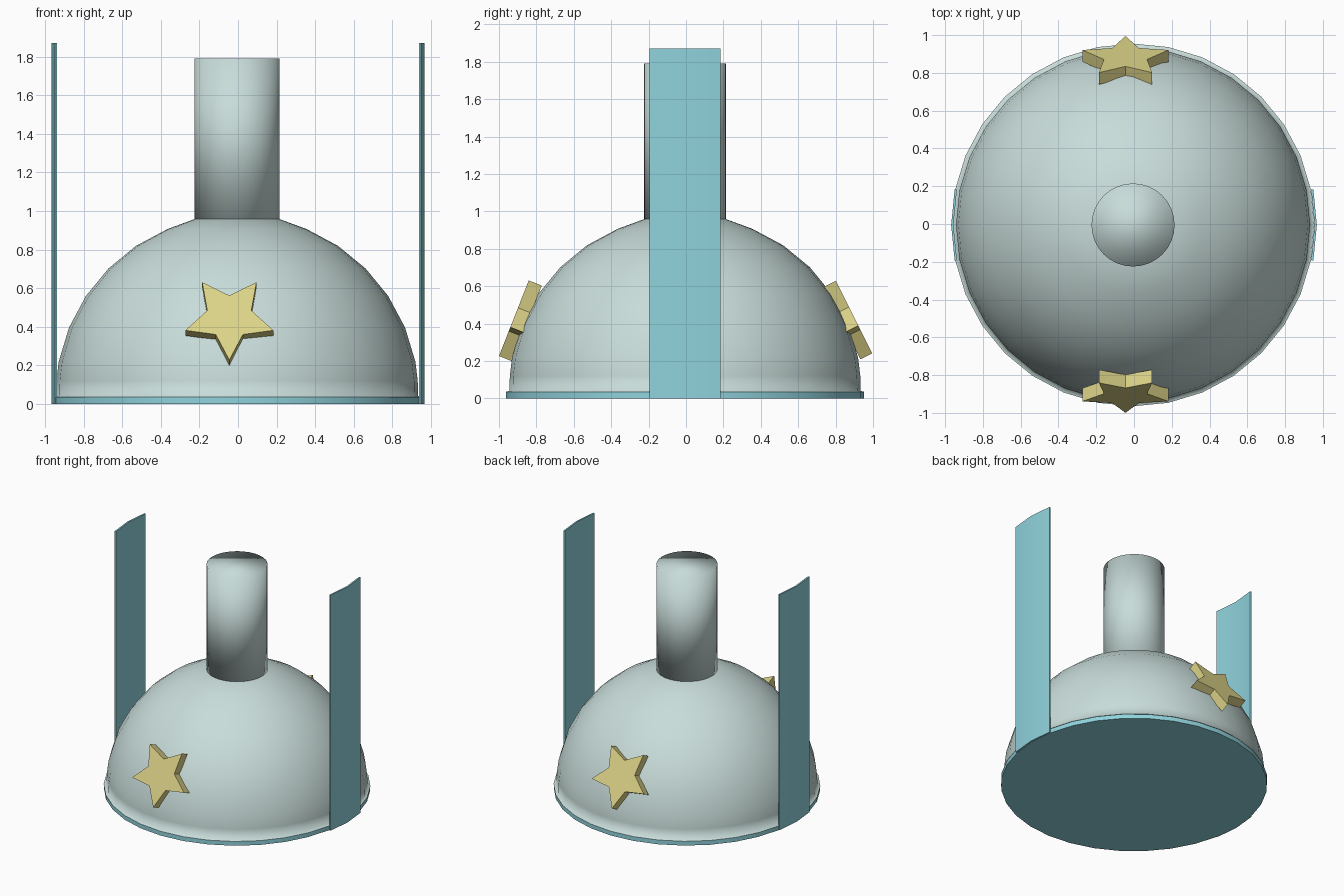
import bpy, bmesh, math
from mathutils import Matrix, Vector

cube = bpy.data.objects.get("Cube")
if cube:
    bpy.data.objects.remove(cube, do_unlink=True)

SEG = 32
CENTRE = Vector((-0.005, -0.005, 0))


def material(name, rgb):
    m = bpy.data.materials.new(name)
    m.use_nodes = True
    m.diffuse_color = (*rgb, 1)
    m.node_tree.nodes["Principled BSDF"].inputs["Base Color"].default_value = (*rgb, 1)
    return m


GREY = material("pale grey", (0.58, 0.72, 0.70))
BLUE = material("light blue", (0.28, 0.65, 0.72))
YELLOW = material("soft yellow", (0.73, 0.66, 0.25))


def finish(name, bm, mat, smooth=None):
    """Turn a bmesh into an object; smooth is an angle in degrees or None for flat."""
    bmesh.ops.recalc_face_normals(bm, faces=bm.faces)
    mesh = bpy.data.meshes.new(name)
    bm.to_mesh(mesh)
    bm.free()
    mesh.materials.append(mat)
    obj = bpy.data.objects.new(name, mesh)
    bpy.context.collection.objects.link(obj)
    if smooth:
        bpy.ops.object.select_all(action="DESELECT")
        obj.select_set(True)
        bpy.context.view_layer.objects.active = obj
        if smooth >= 180:
            bpy.ops.object.shade_smooth()
        else:
            bpy.ops.object.shade_smooth_by_angle(angle=math.radians(smooth))
    return obj


def lathe(name, profile, mat, smooth):
    """Spin (radius, height) points around the vertical axis."""
    bm = bmesh.new()
    verts = [bm.verts.new((r, 0, z)) for r, z in profile]
    edges = [bm.edges.new(pair) for pair in zip(verts, verts[1:])]
    bmesh.ops.spin(bm, geom=verts + edges, cent=(0, 0, 0), axis=(0, 0, 1),
                   angle=math.tau, steps=SEG)
    bmesh.ops.remove_doubles(bm, verts=bm.verts, dist=0.0005)
    bmesh.ops.translate(bm, verts=bm.verts, vec=CENTRE)
    return finish(name, bm, mat, smooth)


def prism(bm, outline, depth):
    """Extrude a closed outline of points by a depth vector."""
    face = bm.faces.new([bm.verts.new(p) for p in outline])
    new = bmesh.ops.extrude_face_region(bm, geom=[face], use_keep_orig=True)
    moved = [v for v in new["geom"] if isinstance(v, bmesh.types.BMVert)]
    bmesh.ops.translate(bm, verts=moved, vec=depth)


# Dome: half a ball that flares into a small rim
R, Z0 = 0.943, 0.035
dome = [(0.96, Z0), (R - 0.004, Z0 + 0.005), (R - 0.006, Z0 + 0.085)]
for i in range(1, 7):
    a = math.radians(90 * i / 8)
    dome.append((R * math.cos(a), Z0 + R * math.sin(a)))
dome += [(0.215, 0.96), (0, 0.965)]
lathe("dome", dome, GREY, 180)

# Neck: closed cylinder with soft shading over its ends
bm = bmesh.new()
bmesh.ops.create_cone(bm, cap_ends=True, segments=SEG, radius1=0.22, radius2=0.22,
                      depth=0.84, matrix=Matrix.Translation(CENTRE + Vector((0, 0, 1.37))))
finish("neck", bm, GREY, 180)

# Base plate
bm = bmesh.new()
bmesh.ops.create_cone(bm, cap_ends=True, segments=SEG, radius1=0.958, radius2=0.958,
                      depth=Z0, matrix=Matrix.Translation(CENTRE + Vector((0, 0, Z0 / 2))))
finish("base_plate", bm, BLUE, 40)

# Side straps: thin curved strips rising from the rim
for side, name in ((1, "left_strap"), (-1, "right_strap")):
    step = math.tau / SEG
    arc = [(r, a * step) for r, order in ((0.968, (-1, 0, 1)), (0.956, (1, 0, -1)))
           for a in order]
    bm = bmesh.new()
    prism(bm, [(side * r * math.cos(a), r * math.sin(a) + CENTRE.y, 0) for r, a in arc],
          (0, 0, 1.87))
    finish(name, bm, BLUE, 40)


# Stars: five points, one pointing down, leaning against the dome
def star(name, y, z, lean, side, thick):
    bm = bmesh.new()
    up = Vector((0, -side * math.sin(lean), math.cos(lean)))
    inward = Vector((0, -side * math.cos(lean), -math.sin(lean)))
    centre = Vector((-0.045, y, z))
    outline = []
    for i in range(10):
        r = 0.12 if i % 2 else 0.24
        a = i * math.pi / 5
        outline.append(centre + Vector((r * math.sin(a), 0, 0)) - up * r * math.cos(a))
    prism(bm, outline, inward * thick)
    finish(name, bm, YELLOW)


star("front_star", -0.912, 0.45, math.radians(21.5), -1, 0.075)
star("back_star", 0.888, 0.455, math.radians(26.5), 1, 0.07)
